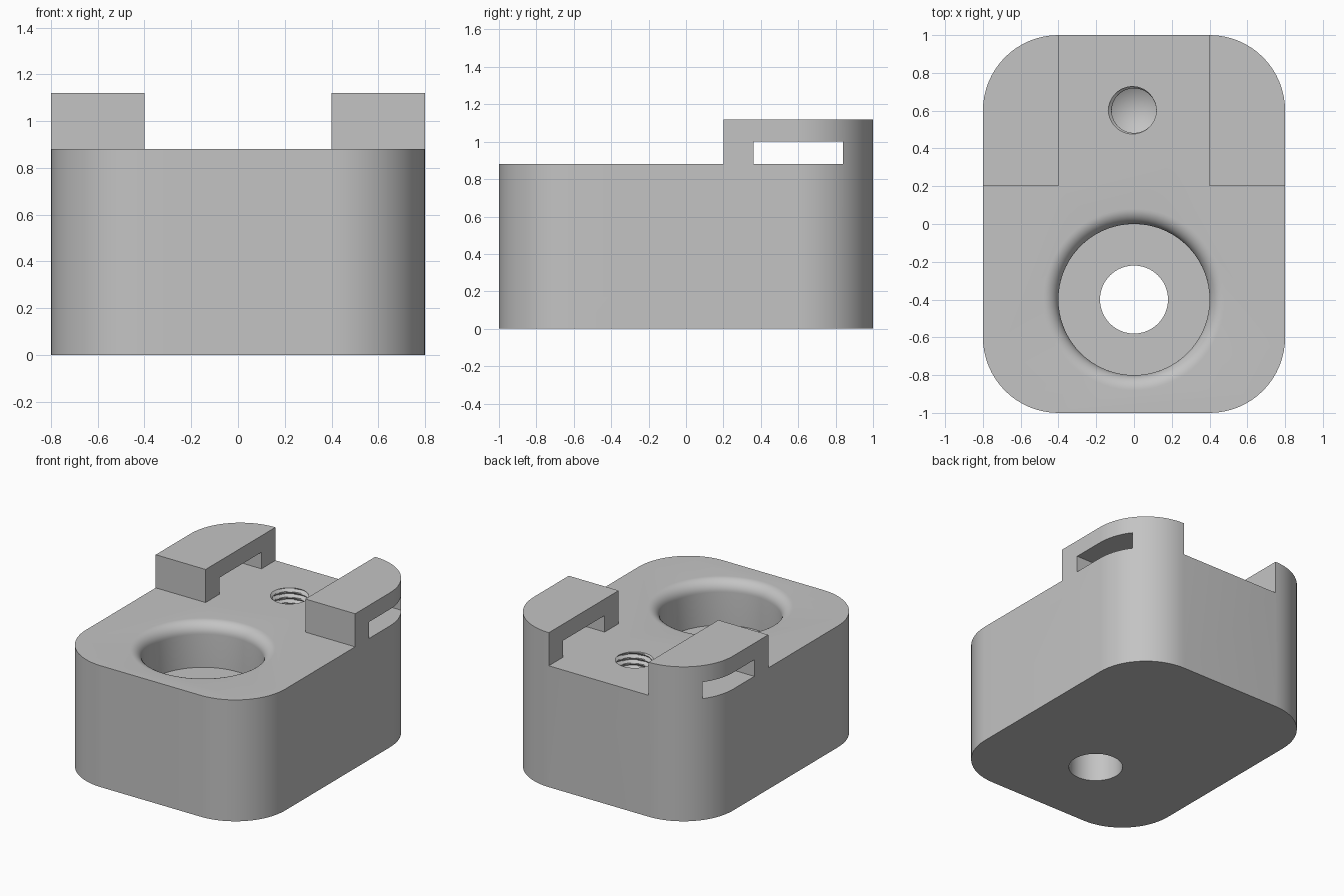
import bpy, bmesh
from math import sin, cos, pi

cube = bpy.data.objects.get("Cube")
if cube:
    bpy.data.objects.remove(cube, do_unlink=True)

TOP, POST_TOP = 0.88, 1.12

grey = bpy.data.materials.new("light grey")
grey.use_nodes = True
COLOUR = (0.55, 0.55, 0.55, 1)
grey.diffuse_color = COLOUR
for node in grey.node_tree.nodes:
    if node.type == 'BSDF_PRINCIPLED':
        node.inputs["Base Color"].default_value = COLOUR


def finish(bm, name):
    bmesh.ops.recalc_face_normals(bm, faces=bm.faces[:])
    mesh = bpy.data.meshes.new(name)
    bm.to_mesh(mesh)
    bm.free()
    mesh.materials.append(grey)
    obj = bpy.data.objects.new(name, mesh)
    bpy.context.collection.objects.link(obj)
    return obj


def prism(name, outline, z0, z1):
    bm = bmesh.new()
    low = [bm.verts.new((x, y, z0)) for x, y in outline]
    high = [bm.verts.new((x, y, z1)) for x, y in outline]
    bm.faces.new(low)
    bm.faces.new(high)
    n = len(low)
    for i in range(n):
        j = (i + 1) % n
        bm.faces.new((low[i], low[j], high[j], high[i]))
    return finish(bm, name)


def lathe(name, heights, radius, cy, segs, tip=None):
    """Closed round solid; radius(i, angle) gives the radius of ring i."""
    bm = bmesh.new()
    rings = []
    for i, z in enumerate(heights):
        ring = []
        for k in range(segs):
            a = 2 * pi * k / segs
            r = radius(i, a)
            ring.append(bm.verts.new((r * cos(a), cy + r * sin(a), z)))
        rings.append(ring)
    for lo, hi in zip(rings, rings[1:]):
        for k in range(segs):
            j = (k + 1) % segs
            bm.faces.new((lo[k], lo[j], hi[j], hi[k]))
    bm.faces.new(rings[-1])
    if tip is None:
        bm.faces.new(rings[0])
    else:
        apex = bm.verts.new((0, cy, tip))
        for k in range(segs):
            bm.faces.new((rings[0][k], rings[0][(k + 1) % segs], apex))
    return finish(bm, name)


def cut(target, cutter):
    cutter.hide_render = True
    mod = target.modifiers.new("cut", 'BOOLEAN')
    mod.operation = 'DIFFERENCE'
    mod.solver = 'EXACT'
    mod.object = cutter
    bpy.context.view_layer.objects.active = target
    bpy.ops.object.modifier_apply(modifier=mod.name)
    bpy.data.objects.remove(cutter, do_unlink=True)


# Block with rounded vertical corners, at full post height
outline = []
for q, (sx, sy) in enumerate([(1, 1), (-1, 1), (-1, -1), (1, -1)]):
    for k in range(17):
        a = (q + k / 16) * pi / 2
        outline.append((0.4 * sx + 0.4 * cos(a), 0.6 * sy + 0.4 * sin(a)))
block = prism("mounting_block", outline, 0, POST_TOP)

# Clear the top, leaving two posts at the back corners
tee = [(-2, -2), (2, -2), (2, 0.2), (0.4, 0.2), (0.4, 2),
       (-0.4, 2), (-0.4, 0.2), (-2, 0.2)]
cut(block, prism("post_clearance", tee, TOP, 2))

# Slots through both posts
slot = [(-2, 0.36), (2, 0.36), (2, 0.84), (-2, 0.84)]
cut(block, prism("post_slots", slot, TOP, 1.0))

# Stepped through hole with a rounded rim
F = 0.08
profile = [(0.18, -0.2), (0.18, 0.56), (0.4, 0.56)]
for k in range(11):
    a = k / 10 * pi / 2
    profile.append((0.4 + F - F * cos(a), TOP - F + F * sin(a)))
profile.append((0.4 + F, 1.3))
cut(block, lathe("stepped_hole", [z for r, z in profile],
                 lambda i, a: profile[i][0], -0.4, 72))

# Threaded blind hole with a conical bottom
PITCH, STEPS, BASE = 0.04, 8, 0.24
levels = [BASE + i * PITCH / STEPS + 0.0013 for i in range(138)]


def thread(i, a):
    if i < STEPS:
        return 0.118
    phase = (i / STEPS - a / (2 * pi)) % 1
    return 0.118 + 0.02 * max(0, 1 - abs(phase - 0.5) / 0.4)


cut(block, lathe("threaded_hole", levels, thread, 0.6, 40, tip=BASE - 0.07))

bpy.ops.object.select_all(action='DESELECT')
block.select_set(True)
bpy.context.view_layer.objects.active = block
bpy.ops.object.shade_smooth_by_angle(angle=pi / 6)
